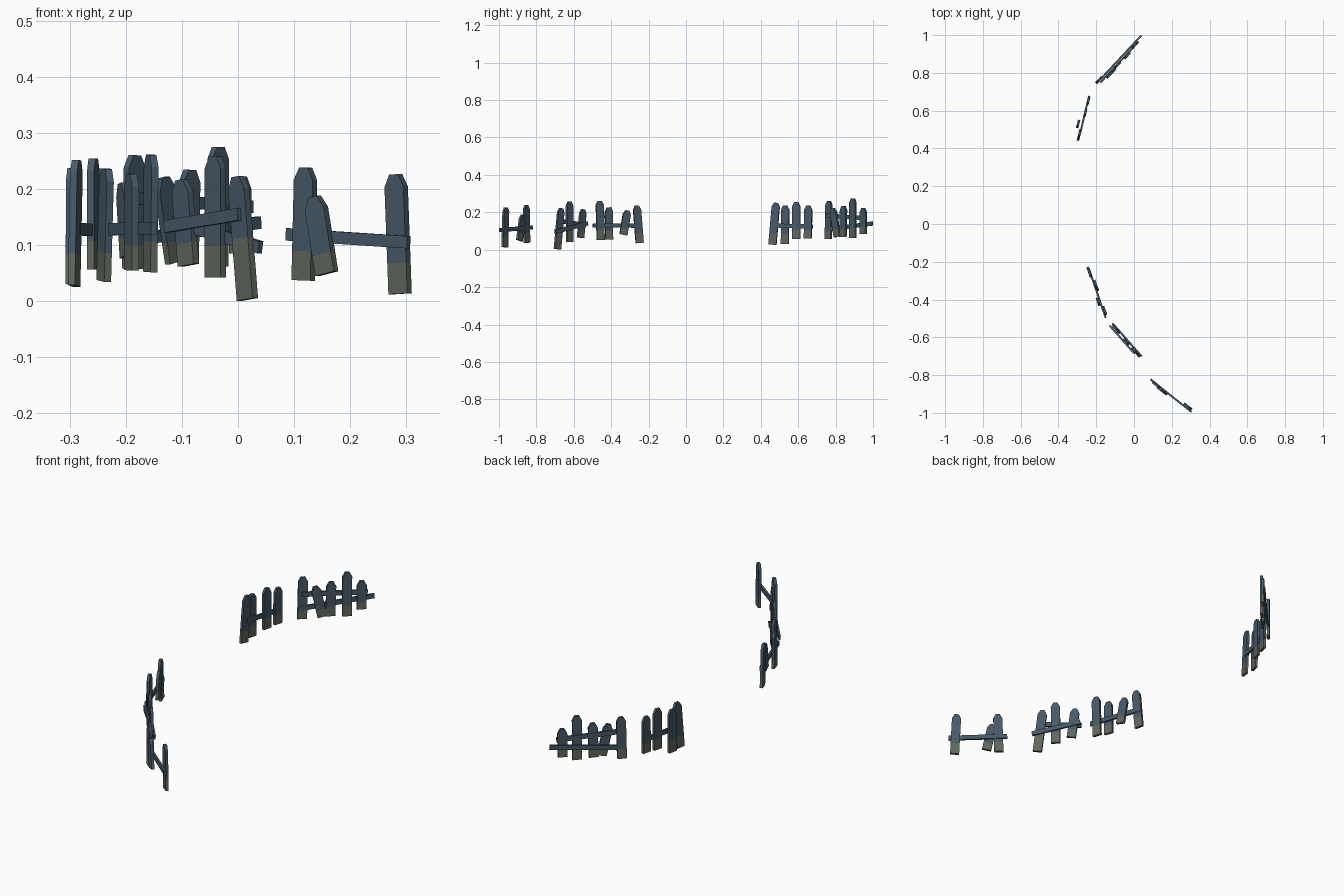
import bpy, bmesh
from mathutils import Vector

if "Cube" in bpy.data.objects:
    bpy.data.objects.remove(bpy.data.objects["Cube"])

UP = Vector((0, 0, 1))


def material(name, rgb):
    m = bpy.data.materials.new(name)
    m.diffuse_color = (*rgb, 1.0)
    m.use_nodes = True
    m.node_tree.nodes["Principled BSDF"].inputs["Base Color"].default_value = m.diffuse_color
    return m


SLATE = material("slate wood", (0.062, 0.099, 0.135))
MOSS = material("mossy wood", (0.116, 0.137, 0.108))


# Extrude a flat outline drawn in the (side, up) plane into a board
def board(name, origin, side, up, outline, thick, moss=None):
    normal = side.cross(up)
    bm = bmesh.new()
    face = bm.faces.new([bm.verts.new(origin + side * a + up * b - normal * thick / 2)
                         for a, b in outline])
    ext = bmesh.ops.extrude_face_region(bm, geom=[face])
    bmesh.ops.translate(bm, vec=normal * thick,
                        verts=[g for g in ext["geom"] if isinstance(g, bmesh.types.BMVert)])
    if moss:
        # Cut at the moss line and colour everything below it
        bmesh.ops.bisect_plane(bm, geom=bm.verts[:] + bm.edges[:] + bm.faces[:],
                               plane_co=origin + up * moss, plane_no=up)
        for f in bm.faces:
            if (f.calc_center_median() - origin).dot(up) < moss - 0.0005:
                f.material_index = 1
    bmesh.ops.recalc_face_normals(bm, faces=bm.faces)
    mesh = bpy.data.meshes.new(name)
    bm.to_mesh(mesh)
    bm.free()
    mesh.materials.append(SLATE)
    mesh.materials.append(MOSS)
    obj = bpy.data.objects.new(name, mesh)
    bpy.context.collection.objects.link(obj)


# Pointed board with a mossy foot
def picket(name, foot, tip, along, moss):
    length = (tip - foot).length
    up = (tip - foot).normalized()
    side = (along - up * along.dot(up)).normalized()
    h, cut = 0.0215, 0.022
    outline = [(-h, 0), (h, 0), (h, length - cut), (h * 0.45, length),
               (-h * 0.45, length), (-h, length - cut)]
    board(name, foot, side, up, outline, 0.013, moss)


# Thin cross board between two points
def rail(name, a, b):
    side = (b - a).normalized()
    up = (UP - side * side.z).normalized()
    n, h = (b - a).length, 0.011
    board(name, a, side, up, [(0, -h), (n, -h), (n, h), (0, h)], 0.010)


# One stretch of fence along its main rail, running from start to end.
# Pickets: distance along, lean, offset to the right, foot height, length.
# Extra rail: from, to, offset, height at each end.
def section(name, start, end, pickets, extra=None, moss=None):
    a, b = Vector(start), Vector(end)
    flat = Vector((b.x - a.x, b.y - a.y, 0))
    along = flat.normalized()
    right = along.cross(UP)
    ground = Vector((a.x, a.y, 0))

    def at(s, off, z):
        return ground + along * s + right * off + UP * z

    rail(name + "_rail", a, b)
    if extra:
        s0, s1, off, z0, z1 = extra
        rail(name + "_second_rail", at(s0, off, z0), at(s1, off, z1))
    for i, (s, lean, off, z, height) in enumerate(pickets, 1):
        line = moss if moss and i == 1 else 0.26 * height
        picket(f"{name}_picket_{i}", at(s, off, z), at(s + lean, off, z + height), along, line)


# Back stretches
section("back_end", (-0.198, 0.745, 0.108), (0.038, 0.997, 0.140),
        [(0.019, 0.005, -0.003, 0.058, 0.202), (0.106, -0.032, 0.020, 0.070, 0.150),
         (0.143, 0.005, 0.015, 0.068, 0.166), (0.217, 0.002, 0.018, 0.062, 0.213),
         (0.285, 0.002, 0.009, 0.085, 0.137)],
        extra=(0.016, 0.312, 0.012, 0.183, 0.168))
section("back_middle", (-0.286, 0.475, 0.129), (-0.238, 0.678, 0.124),
        [(-0.014, 0.020, -0.003, 0.027, 0.224), (0.050, 0.002, -0.022, 0.030, 0.207),
         (0.118, 0.000, 0.001, 0.056, 0.198), (0.182, 0.002, 0.002, 0.060, 0.176)])

# Front stretches
section("front_inner", (-0.240, -0.233, 0.128), (-0.150, -0.497, 0.130),
        [(0.238, 0.006, -0.007, 0.052, 0.209), (0.185, 0.001, 0.010, 0.055, 0.172),
         (0.110, -0.023, -0.007, 0.080, 0.130), (0.014, 0.017, 0.004, 0.036, 0.200)])
section("front_middle", (-0.113, -0.527, 0.141), (0.040, -0.700, 0.096),
        [(0.206, -0.026, 0.009, 0.003, 0.219), (0.119, 0.001, 0.009, 0.042, 0.216),
         (0.044, -0.019, 0.006, 0.064, 0.152)],
        extra=(-0.002, 0.196, 0.019, 0.133, 0.155), moss=0.11)
section("front_end", (0.088, -0.823, 0.119), (0.304, -0.995, 0.105),
        [(0.039, 0.006, 0.004, 0.037, 0.201), (0.097, -0.028, 0.009, 0.049, 0.137),
         (0.248, -0.010, -0.011, 0.013, 0.213)])
